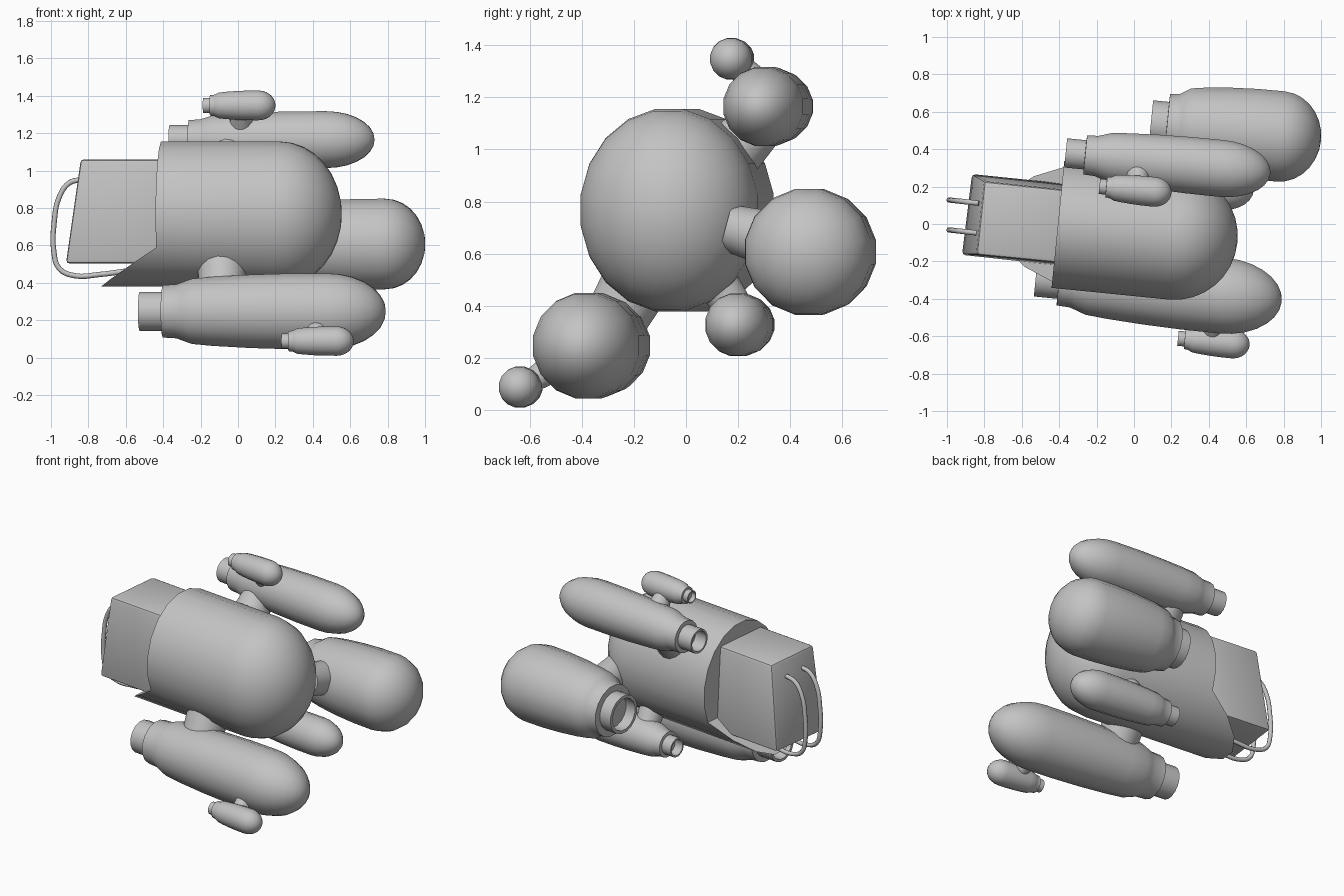
import bpy, bmesh, math
from mathutils import Vector, Matrix

if "Cube" in bpy.data.objects:
    bpy.data.objects.remove(bpy.data.objects["Cube"])

YAW = math.radians(-5.7)
grey = bpy.data.materials.new("hull_grey")
grey.diffuse_color = (0.55, 0.55, 0.55, 1)
grey.use_nodes = True
grey.node_tree.nodes["Principled BSDF"].inputs["Base Color"].default_value = grey.diffuse_color


def finish(name, bm, matrix=None, angle=35):
    bmesh.ops.recalc_face_normals(bm, faces=bm.faces[:])
    me = bpy.data.meshes.new(name)
    bm.to_mesh(me)
    bm.free()
    ob = bpy.data.objects.new(name, me)
    bpy.context.collection.objects.link(ob)
    me.materials.append(grey)
    if matrix:
        ob.matrix_world = matrix
    bpy.ops.object.select_all(action='DESELECT')
    ob.select_set(True)
    bpy.context.view_layer.objects.active = ob
    bpy.ops.object.shade_smooth_by_angle(angle=math.radians(angle))
    return ob


def revolve(profile, sides, ry=1.0, rz=1.0):
    """Spin (x, radius) points around the x axis; zero radius closes the end."""
    bm = bmesh.new()
    rings = []
    for x, r in profile:
        if r < 1e-6:
            rings.append([bm.verts.new((x, 0, 0))])
        else:
            angs = [(i + 0.5) * math.tau / sides for i in range(sides)]
            rings.append([bm.verts.new((x, ry * r * math.cos(a), rz * r * math.sin(a)))
                          for a in angs])
    for a, b in zip(rings, rings[1:]):
        for i in range(sides):
            j = (i + 1) % sides
            if len(a) == 1:
                bm.faces.new((a[0], b[i], b[j]))
            elif len(b) == 1:
                bm.faces.new((a[i], a[j], b[0]))
            else:
                bm.faces.new((a[i], a[j], b[j], b[i]))
    return bm, rings


def placed(x, y, z):
    return Matrix.Translation((x, y, z)) @ Matrix.Rotation(YAW, 4, 'Z')


# Main hull: rounded nose, squared-off rear with a sloping chin
steps = 8
cap = [(0.335 * math.sin(k * math.pi / 2 / steps), math.cos(k * math.pi / 2 / steps))
       for k in range(steps + 1)]
bm, rings = revolve([(-0.63, 1.0)] + cap, 20, 0.345, 0.393)
rear = rings[0]
CUT = -0.178
for v in rear:
    if v.co.z < CUT - 0.01:
        v.co.x -= 0.325 * (CUT - v.co.z) / (0.39 + CUT)
bm.faces.new([v for v in rear if v.co.z > CUT - 0.01])
low = [v for v in rear if v.co.z < CUT + 0.01]
bm.faces.new(sorted(low, key=lambda v: math.atan2(v.co.z + 0.1, v.co.y)))
finish("hull", bm, placed(0.22, -0.065, 0.767))

# Cockpit block with a raked rear face
bm = bmesh.new()
bottom = [(-0.868, 0.268), (-0.922, -0.165), (-0.35, -0.228), (-0.35, 0.215)]
top = [(-0.800, 0.228), (-0.842, -0.165), (-0.35, -0.213), (-0.35, 0.18)]
lo = [bm.verts.new((x, y, 0.503)) for x, y in bottom]
hi = [bm.verts.new((x, y, 1.06)) for x, y in top]
bm.faces.new(lo)
bm.faces.new(hi)
for i in range(4):
    j = (i + 1) % 4
    bm.faces.new((lo[i], lo[j], hi[j], hi[i]))
bmesh.ops.bevel(bm, geom=bm.edges[:], offset=0.018, segments=2, affect='EDGES', profile=0.5)
finish("cockpit", bm, angle=30)

# Two bent pipes from the cockpit rear down under the chin
PIPE = [(-0.83, 0.952), (-0.90, 0.935), (-0.955, 0.86), (-0.983, 0.72), (-0.985, 0.57),
        (-0.955, 0.475), (-0.87, 0.437), (-0.75, 0.443), (-0.58, 0.465)]
for n, y0 in enumerate((0.128, -0.032)):
    cu = bpy.data.curves.new("pipe", 'CURVE')
    cu.dimensions = '3D'
    cu.bevel_depth = 0.014
    cu.bevel_resolution = 2
    cu.resolution_u = 4
    cu.use_fill_caps = True
    sp = cu.splines.new('BEZIER')
    sp.bezier_points.add(len(PIPE) - 1)
    for p, (x, z) in zip(sp.bezier_points, PIPE):
        p.co = (x, y0 - 0.11 * (x + 0.985), z)
        p.handle_left_type = p.handle_right_type = 'AUTO'
    ob = bpy.data.objects.new("pipe_%d" % (n + 1), cu)
    bpy.context.collection.objects.link(ob)
    cu.materials.append(grey)

# Pods: hollow nozzle, stepped collar, swelling barrel, round nose
POD = [(0.08, 0), (0.08, 0.43), (0, 0.43), (0, 0.515), (0.094, 0.515), (0.095, 0.69),
       (0.15, 0.71), (0.18, 0.78), (0.215, 0.86), (0.30, 0.91), (0.45, 0.965),
       (0.60, 0.995), (0.76, 1.0)]
POD += [(0.76 + 0.24 * math.sin(k * math.pi / 14), math.cos(k * math.pi / 14))
        for k in range(1, 8)]


def pod(name, x0, x1, y, z, r):
    """y is the axis position where the nose begins."""
    length = (x1 - x0) / math.cos(YAW)
    yr = y - math.tan(YAW) * 0.76 * (x1 - x0)
    bm, _ = revolve([(t * length, q * r) for t, q in POD], 16)
    finish(name, bm, placed(x0, yr, z))
    return lambda x: Vector((x, yr + math.tan(YAW) * (x - x0), z))


def strut(name, a, b, r0, r1):
    """Flared connector between two points."""
    d = b - a
    bm, _ = revolve([(0, 0), (0, r0), (d.length * 0.5, (r0 + r1) / 2),
                     (d.length, r1), (d.length, 0)], 16)
    m = Matrix.Translation(a) @ d.to_track_quat('X', 'Z').to_matrix().to_4x4()
    finish(name, bm, m)


def hull_axis(x):
    return Vector((x, -0.065 + math.tan(YAW) * (x - 0.22), 0.767))


top_pod = pod("top_pod", -0.365, 0.73, 0.297, 1.165, 0.155)
low_pod = pod("lower_pod", -0.525, 0.79, -0.383, 0.247, 0.207)
back_pod = pod("rear_pod", 0.09, 1.0, 0.468, 0.607, 0.247)
under_pod = pod("under_pod", -0.11, 0.64, 0.195, 0.327, 0.123)
mini_top = pod("small_top_pod", -0.185, 0.20, 0.172, 1.348, 0.081)
mini_low = pod("small_lower_pod", 0.235, 0.618, -0.64, 0.088, 0.08)

# Connectors from hull to pods, and from pods to small pods
for name, p, x, r0, r1 in (("top_strut", top_pod, -0.05, 0.13, 0.09),
                           ("lower_strut", low_pod, -0.085, 0.14, 0.115),
                           ("rear_strut", back_pod, 0.40, 0.09, 0.13),
                           ("under_strut", under_pod, 0.16, 0.09, 0.07)):
    a, b = hull_axis(x), p(x)
    strut(name, a.lerp(b, 0.4), b, r0, r1)
strut("small_top_strut", top_pod(0.02), mini_top(0.02), 0.085, 0.045)
strut("small_lower_strut", low_pod(0.42), mini_low(0.42), 0.08, 0.04)
